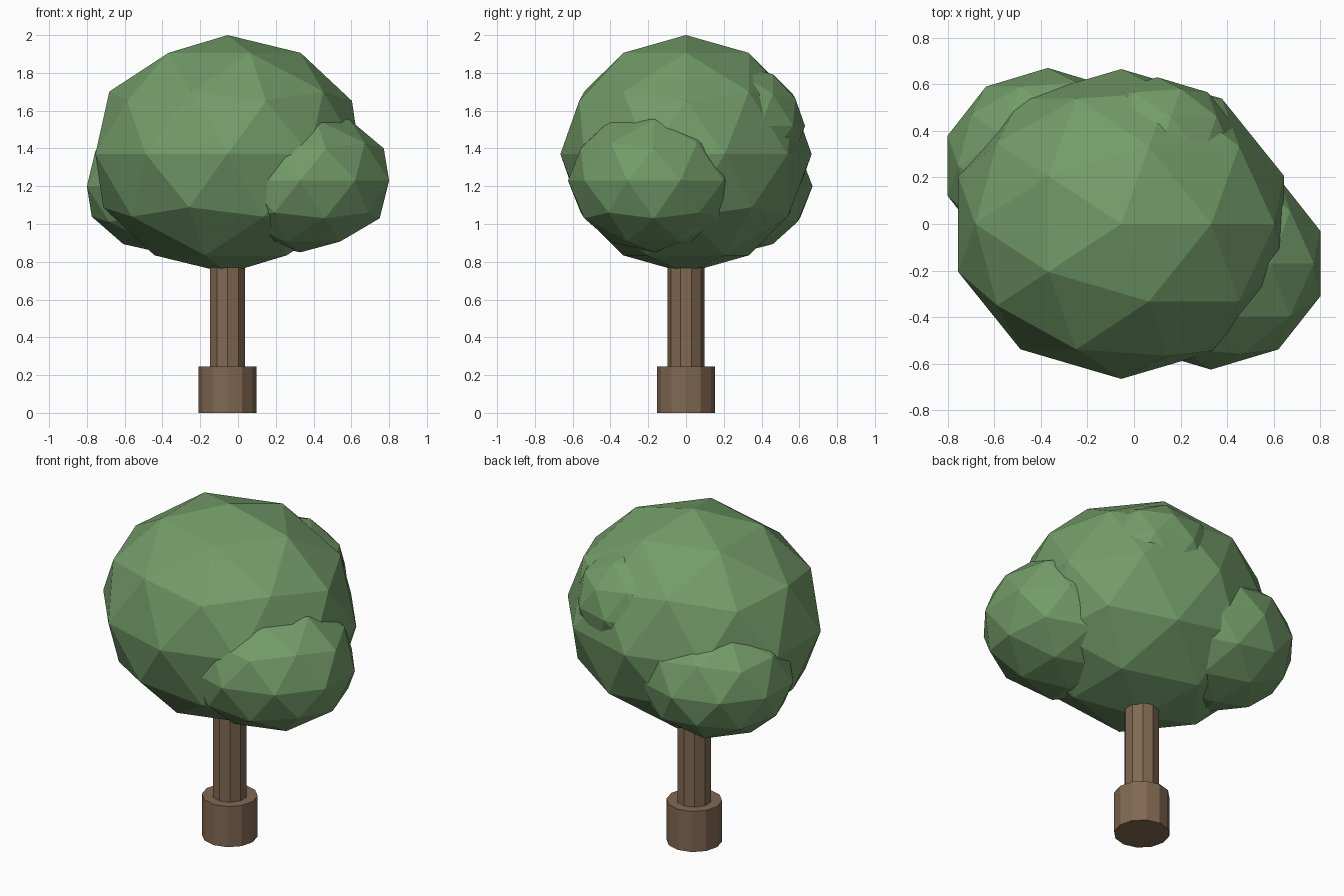
import bpy

cube = bpy.data.objects.get("Cube")
if cube:
    bpy.data.objects.remove(cube, do_unlink=True)


def make_material(name, color):
    mat = bpy.data.materials.new(name)
    mat.use_nodes = True
    mat.diffuse_color = (*color, 1)
    bsdf = next(n for n in mat.node_tree.nodes if n.type == "BSDF_PRINCIPLED")
    bsdf.inputs["Base Color"].default_value = (*color, 1)
    bsdf.inputs["Roughness"].default_value = 0.9
    return mat


leaf = make_material("leaf green", (0.17, 0.33, 0.14))
bark = make_material("bark brown", (0.22, 0.14, 0.085))
TRUNK_X = -0.055


def finish(name, mat):
    obj = bpy.context.object
    obj.name = name
    obj.data.materials.append(mat)
    return obj


def foliage(name, center, radii):
    """Faceted, stretched ball of leaves."""
    bpy.ops.mesh.primitive_ico_sphere_add(subdivisions=2, radius=1, location=center)
    obj = finish(name, leaf)
    obj.scale = radii


def post(name, sides, radius, bottom, top):
    """Upright faceted cylinder on the trunk axis."""
    bpy.ops.mesh.primitive_cylinder_add(
        vertices=sides, radius=radius, depth=top - bottom,
        location=(TRUNK_X, 0, (top + bottom) / 2))
    finish(name, bark)


# Trunk and its wider foot
post("trunk_base", 12, 0.153, 0, 0.245)
post("trunk", 10, 0.097, 0.1, 1.0)

# Main crown and the smaller clumps growing out of it
foliage("crown", (TRUNK_X, 0, 1.37), (0.736, 0.665, 0.63))
foliage("left_clump", (0.33, -0.17, 1.23), (0.494, 0.455, 0.38))
foliage("right_clump", (-0.37, 0.25, 1.2), (0.452, 0.42, 0.36))
foliage("back_clump", (0.1, 0.29, 1.52), (0.37, 0.34, 0.32))
